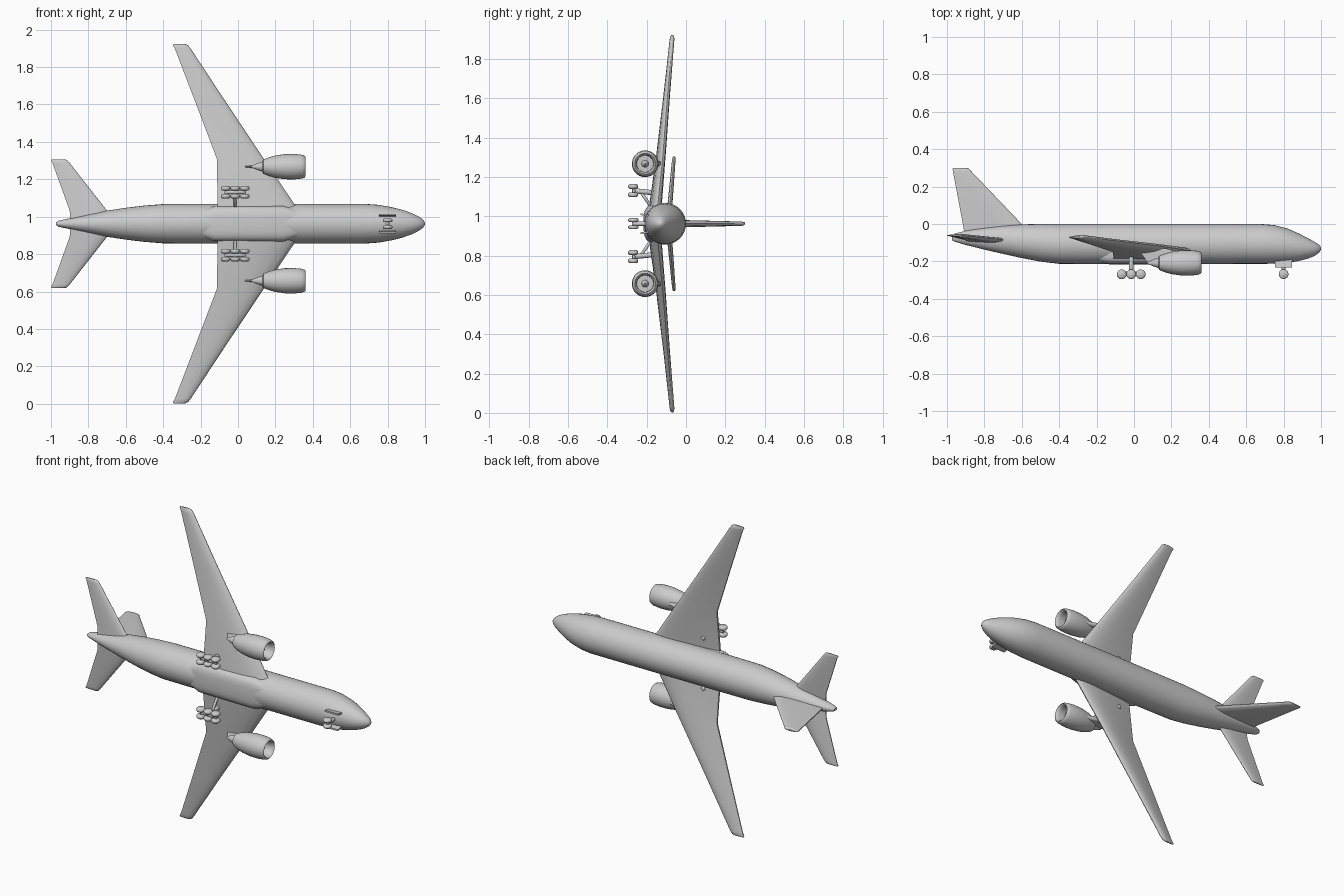
import bpy, bmesh, math
from mathutils import Vector

if "Cube" in bpy.data.objects:
    bpy.data.objects.remove(bpy.data.objects["Cube"], do_unlink=True)

# The aircraft points along +x, its belly faces -y and its wings span z
CZ = 0.9625      # height of the centre line
AX = -0.108      # y of the fuselage axis

grey = bpy.data.materials.new("light_grey")
grey.use_nodes = True
COL = (0.6, 0.6, 0.6, 1)
grey.diffuse_color = COL
bsdf = next(n for n in grey.node_tree.nodes if n.type == 'BSDF_PRINCIPLED')
bsdf.inputs["Base Color"].default_value = COL
bsdf.inputs["Roughness"].default_value = 0.6


def loft(name, rings, angle=40):
    """Skin a list of equal-length point rings and cap both ends."""
    bm = bmesh.new()
    vs = [[bm.verts.new(p) for p in r] for r in rings]
    n = len(rings[0])
    for a, b in zip(vs, vs[1:]):
        for i in range(n):
            j = (i + 1) % n
            bm.faces.new((a[i], a[j], b[j], b[i]))
    bm.faces.new(vs[0])
    bm.faces.new(vs[-1])
    bmesh.ops.recalc_face_normals(bm, faces=bm.faces)
    me = bpy.data.meshes.new(name)
    bm.to_mesh(me)
    bm.free()
    ob = bpy.data.objects.new(name, me)
    bpy.context.collection.objects.link(ob)
    me.materials.append(grey)
    bpy.ops.object.select_all(action='DESELECT')
    ob.select_set(True)
    bpy.context.view_layer.objects.active = ob
    bpy.ops.object.shade_smooth_by_angle(angle=math.radians(angle))
    return ob


def oval(x, y, z, ry, rz, n=32, power=2.0):
    """Superellipse ring across the x axis."""
    pts = []
    for i in range(n):
        a = 2 * math.pi * i / n
        c, s = math.cos(a), math.sin(a)
        pts.append((x, y + ry * math.copysign(abs(c) ** (2 / power), c),
                    z + rz * math.copysign(abs(s) ** (2 / power), s)))
    return pts


FOIL = [(0.0, 0.0), (0.015, 0.3), (0.07, 0.65), (0.2, 0.95), (0.38, 1.0),
        (0.65, 0.75), (0.88, 0.42), (1.0, 0.22)]


def foil(le, te, thick, n):
    """Aerofoil ring from leading to trailing edge, thickened along n."""
    le, te, n = Vector(le), Vector(te), Vector(n) * thick / 2
    up = [le.lerp(te, t) + n * h for t, h in FOIL]
    low = [le.lerp(te, t) - n * h for t, h in reversed(FOIL[1:])]
    return up + low


def lathe(name, profile, y, z, n=28):
    return loft(name, [oval(x, y, z, r, r, n) for x, r in profile])


def tube(name, a, b, r, n=14):
    """Rounded cylinder between two points."""
    a, b = Vector(a), Vector(b)
    d = (b - a).normalized()
    u = d.orthogonal().normalized()
    v = d.cross(u)
    bev = min(r * 0.35, (b - a).length * 0.3)
    rings = [(a, r - bev), (a + d * bev, r), (b - d * bev, r), (b, r - bev)]
    return loft(name, [[p + (u * math.cos(2 * math.pi * i / n) + v * math.sin(2 * math.pi * i / n)) * q
                        for i in range(n)] for p, q in rings], 60)


# Fuselage stations: x, top y, bottom y, half width
stations = [(-0.972, -0.062, -0.088, 0.008), (-0.96, -0.052, -0.094, 0.016),
            (-0.90, -0.036, -0.112, 0.029), (-0.80, -0.020, -0.137, 0.050),
            (-0.70, -0.008, -0.160, 0.070), (-0.60, -0.002, -0.182, 0.085),
            (-0.50, 0.0, -0.201, 0.097), (-0.40, 0.0, -0.213, 0.105),
            (-0.2, 0.0, -0.214, 0.106), (0.3, 0.0, -0.214, 0.106),
            (0.68, 0.0, -0.213, 0.106), (0.75, -0.006, -0.212, 0.101),
            (0.82, -0.024, -0.207, 0.089), (0.88, -0.050, -0.198, 0.074),
            (0.93, -0.076, -0.185, 0.056), (0.965, -0.095, -0.171, 0.039),
            (0.988, -0.110, -0.155, 0.023), (0.997, -0.120, -0.144, 0.011),
            (1.0, -0.129, -0.135, 0.003)]
loft("fuselage", [oval(x, (t + b) / 2, CZ, (t - b) / 2, w) for x, t, b, w in stations])

# Flat-bottomed belly fairing between the wing roots
loft("belly_fairing", [oval(x, -0.155, CZ, h, w, 32, 3.2) for x, h, w in
     [(-0.22, 0.045, 0.06), (-0.13, 0.061, 0.094), (0.24, 0.061, 0.096), (0.36, 0.045, 0.06)]], 30)

# Tail fin: y, leading x, trailing x, thickness
loft("tail_fin", [foil((l, y, CZ), (t, y, CZ), th, (0, 0, 1)) for y, l, t, th in
     [(-0.06, -0.54, -0.905, 0.036), (0.0, -0.60, -0.915, 0.036),
      (0.28, -0.868, -0.968, 0.022), (0.295, -0.882, -0.97, 0.018), (0.30, -0.892, -0.966, 0.008)]])

# Wing stations: span, leading x, leading y, trailing x, trailing y, thickness
WING = [(0.03, 0.35, -0.150, -0.11, -0.180, 0.060), (0.107, 0.30, -0.142, -0.11, -0.176, 0.056),
        (0.345, 0.14, -0.118, -0.112, -0.146, 0.042), (0.65, -0.064, -0.094, -0.228, -0.108, 0.032),
        (0.935, -0.252, -0.070, -0.337, -0.074, 0.024), (0.953, -0.266, -0.069, -0.348, -0.072, 0.020),
        (0.960, -0.280, -0.069, -0.345, -0.071, 0.009)]
STAB = [(0.01, -0.64, -0.090, -0.895, -0.090, 0.028), (0.07, -0.70, -0.084, -0.90, -0.084, 0.026),
        (0.325, -0.900, -0.062, -0.992, -0.062, 0.018), (0.338, -0.912, -0.061, -1.0, -0.061, 0.015),
        (0.343, -0.922, -0.060, -0.996, -0.060, 0.007)]

# Engine pod: x, radius from the exhaust cone round the lip to the spinner
POD = [(0.07, 0.004), (0.10, 0.017), (0.13, 0.027), (0.135, 0.038), (0.165, 0.050),
       (0.20, 0.060), (0.25, 0.067), (0.30, 0.068), (0.34, 0.064), (0.356, 0.059),
       (0.36, 0.053), (0.354, 0.047), (0.335, 0.043), (0.30, 0.042), (0.30, 0.018),
       (0.318, 0.012), (0.328, 0.003)]

for side, s in (("left", 1), ("right", -1)):
    def z(off):
        return CZ + s * off

    for part, table in (("wing", WING), ("tailplane", STAB)):
        loft(f"{part}_{side}", [foil((l, ly, z(o)), (t, ty, z(o)), th, (0, 1, 0))
                                for o, l, ly, t, ty, th in table])

    # Engine and pylon
    lathe(f"engine_{side}", POD, -0.208, z(0.305))
    loft(f"pylon_{side}", [foil((l, y, z(0.305)), (t, y, z(0.305)), 0.026, (0, 0, 1))
         for y, l, t in [(-0.215, 0.26, 0.08), (-0.16, 0.27, 0.04), (-0.13, 0.17, 0.03)]])

    # Main gear: leg, brace, bogie beam and three axles with paired wheels
    g = 0.168
    tube(f"main_leg_{side}", (-0.015, -0.14, z(0.155)), (-0.015, -0.268, z(g)), 0.013)
    tube(f"main_brace_{side}", (-0.015, -0.18, z(0.09)), (-0.015, -0.235, z(g)), 0.008)
    tube(f"bogie_beam_{side}", (-0.07, -0.265, z(g)), (0.04, -0.265, z(g)), 0.010)
    for i, x in enumerate((-0.066, -0.015, 0.036)):
        tube(f"main_axle_{side}_{i}", (x, -0.267, z(g - 0.02)), (x, -0.267, z(g + 0.02)), 0.007)
        for j, d in enumerate((-0.021, 0.021)):
            tube(f"main_wheel_{side}_{i}_{j}", (x, -0.269, z(g + d - 0.012)),
                 (x, -0.269, z(g + d + 0.012)), 0.026, 18)

    # Nose wheel and its bay door
    tube(f"nose_wheel_{side}", (0.80, -0.268, z(0.008)), (0.80, -0.268, z(0.028)), 0.026, 18)
    loft(f"nose_door_{side}", [[(x, y, z(o)) for x, o in
         [(0.755, w), (0.845, w), (0.845, w + 0.009), (0.755, w + 0.009)]]
         for y, w in [(-0.185, 0.036), (-0.232, 0.044)]])

# Nose leg and axle
tube("nose_leg", (0.80, -0.18, CZ), (0.80, -0.27, CZ), 0.011)
tube("nose_axle", (0.80, -0.268, CZ - 0.02), (0.80, -0.268, CZ + 0.02), 0.007)
